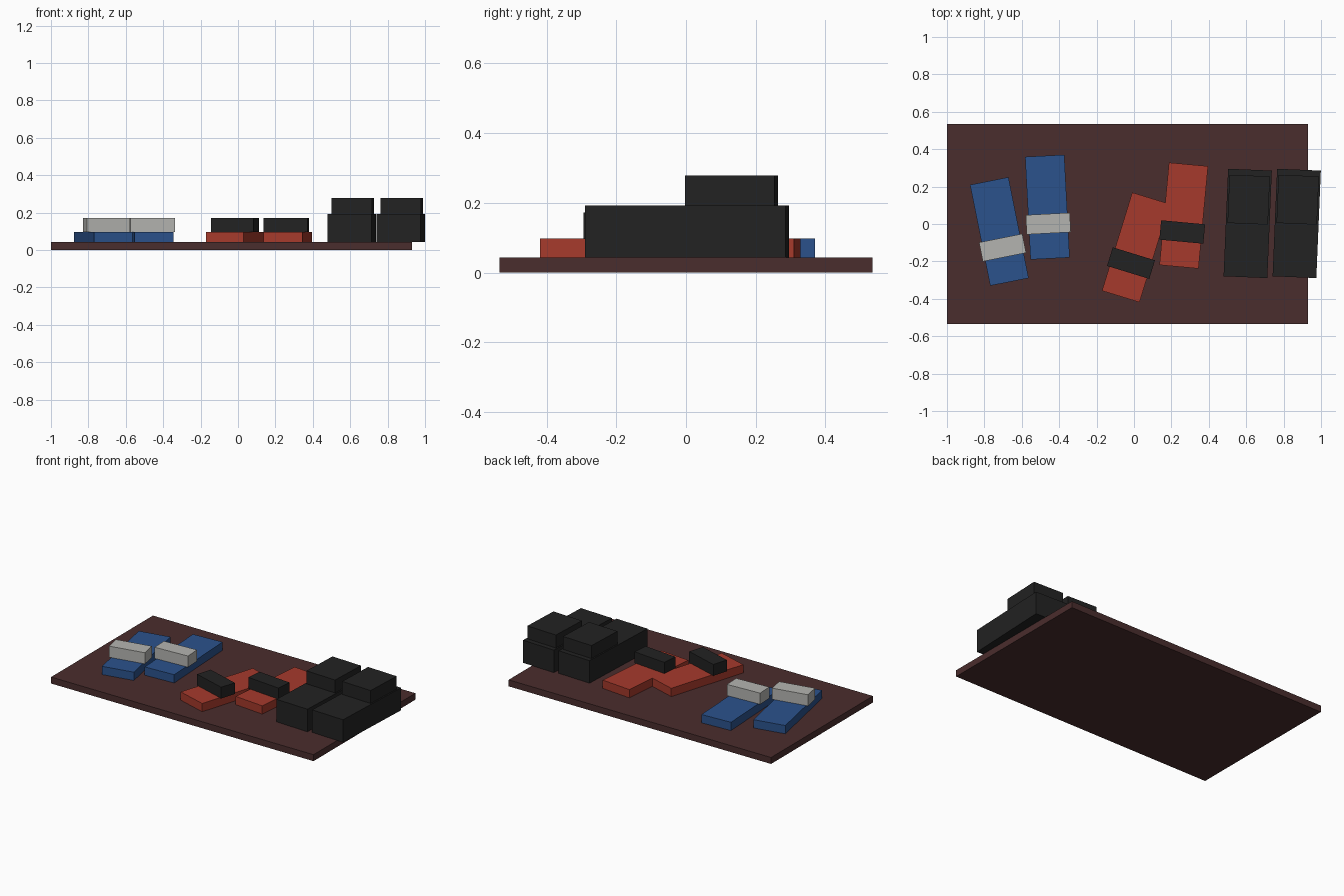
import bpy
from math import radians
from mathutils import Matrix, Vector

if "Cube" in bpy.data.objects:
    bpy.data.objects.remove(bpy.data.objects["Cube"])


def material(name, rgb):
    """Flat colour from 0-255 display values."""
    m = bpy.data.materials.new(name)
    lin = [((c / 255 + 0.055) / 1.055) ** 2.4 for c in rgb]
    m.diffuse_color = (*lin, 1)
    m.use_nodes = True
    m.node_tree.nodes["Principled BSDF"].inputs["Base Color"].default_value = m.diffuse_color
    return m


MAT = material("dark_brown", (74, 45, 45))
BLUE = material("blue", (43, 82, 140))
RED = material("red", (166, 58, 44))
GREY = material("light_grey", (180, 180, 176))
BLACK = material("black", (34, 34, 34))


def box(name, size, z0, mat, origin=(0, 0), angle=0, offset_y=0):
    """Box resting at z0, shifted along its own y and turned about origin."""
    bpy.ops.mesh.primitive_cube_add(size=1)
    ob = bpy.context.object
    ob.name = name
    ob.data.transform(Matrix.Diagonal((*size, 1)))
    turn = Matrix.Rotation(radians(angle), 4, 'Z')
    ob.location = Vector((*origin, z0 + size[2] / 2)) + turn @ Vector((0, offset_y, 0))
    ob.rotation_euler.z = radians(angle)
    ob.data.materials.append(mat)
    return ob


TOP = 0.043   # upper surface of the mat


def slipper(name, origin, angle, sole, strap):
    box(name + "_sole", (0.21, 0.55, 0.055), TOP, sole, origin, angle)
    box(name + "_strap", (0.236, 0.104, 0.075), TOP + 0.054, strap, origin, angle, -0.088)


def boot(name, origin, angle):
    box(name + "_foot", (0.234, 0.575, 0.15), TOP, BLACK, origin, angle)
    box(name + "_ankle", (0.216, 0.258, 0.086), TOP + 0.15, BLACK, origin, angle, 0.127)


# Door mat
box("floor_mat", (1.93, 1.07, TOP), 0, MAT, (-0.035, 0))

# Two pairs of slippers
slipper("blue_slipper_left", (-0.72, -0.04), 11.3, BLUE, GREY)
slipper("blue_slipper_right", (-0.463, 0.09), 3, BLUE, GREY)
slipper("red_slipper_left", (0.01, -0.125), -17.1, RED, BLACK)
slipper("red_slipper_right", (0.266, 0.045), -5.3, RED, BLACK)

# Pair of boots
boot("boot_left", (0.608, 0.003), -2.4)
boot("boot_right", (0.87, 0.003), -2.4)
